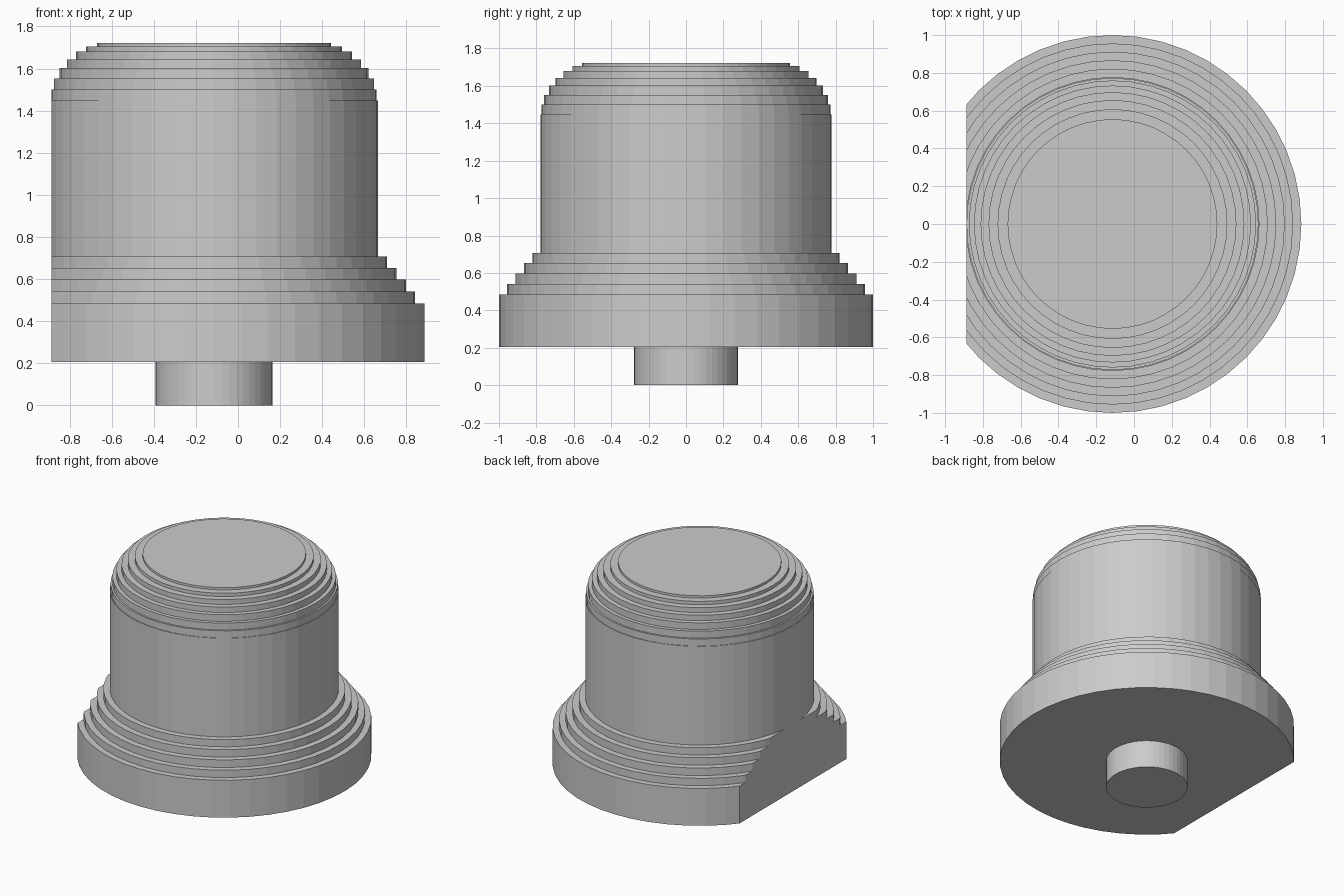
import bpy
import bmesh
import math
from mathutils import Vector

cube = bpy.data.objects.get("Cube")
if cube:
    bpy.data.objects.remove(cube, do_unlink=True)

AXIS_X = -0.114      # the round body sits off centre
FLAT_X = -0.887      # flat side plane
SIDES = 48

grey = bpy.data.materials.new("plain grey")
grey.use_nodes = True
colour = (0.6, 0.6, 0.6, 1)
grey.diffuse_color = colour
grey.node_tree.nodes["Principled BSDF"].inputs["Base Color"].default_value = colour


def stepped_solid(name, bottom, steps):
    """Turn a stack of (radius, top height) steps into one closed solid."""
    profile = [(0, bottom)]
    z = bottom
    for radius, top in steps:
        profile += [(radius, z), (radius, top)]
        z = top
    profile.append((0, z))

    bm = bmesh.new()
    verts = [bm.verts.new((AXIS_X + r, 0, h)) for r, h in profile]
    edges = [bm.edges.new(pair) for pair in zip(verts, verts[1:])]
    bmesh.ops.spin(bm, geom=verts + edges, cent=(AXIS_X, 0, 0), axis=(0, 0, 1),
                   angle=math.tau, steps=SIDES, use_duplicate=False)
    bmesh.ops.remove_doubles(bm, verts=bm.verts[:], dist=0.0005)

    # Slice off the flat side and close it
    geom = bm.verts[:] + bm.edges[:] + bm.faces[:]
    bmesh.ops.bisect_plane(bm, geom=geom, plane_co=Vector((FLAT_X, 0, 0)),
                           plane_no=Vector((-1, 0, 0)), clear_outer=True)
    rim = [e for e in bm.edges if e.is_boundary]
    if rim:
        bmesh.ops.holes_fill(bm, edges=rim, sides=0)
    bmesh.ops.recalc_face_normals(bm, faces=bm.faces[:])

    mesh = bpy.data.meshes.new(name)
    bm.to_mesh(mesh)
    bm.free()
    mesh.materials.append(grey)
    obj = bpy.data.objects.new(name, mesh)
    bpy.context.collection.objects.link(obj)
    return obj


# Peg below the base
stepped_solid("mounting_peg", 0, [(0.277, 0.205)])

# Wide base with stepped shoulder
stepped_solid("stepped_base", 0.205, [
    (1.0, 0.485), (0.956, 0.54), (0.912, 0.597), (0.867, 0.653), (0.822, 0.707)])

# Straight body with stepped rounded cap
stepped_solid("domed_body", 0.707, [
    (0.778, 1.447), (0.773, 1.5), (0.76, 1.552), (0.733, 1.602), (0.698, 1.643),
    (0.656, 1.68), (0.608, 1.705), (0.555, 1.722)])
